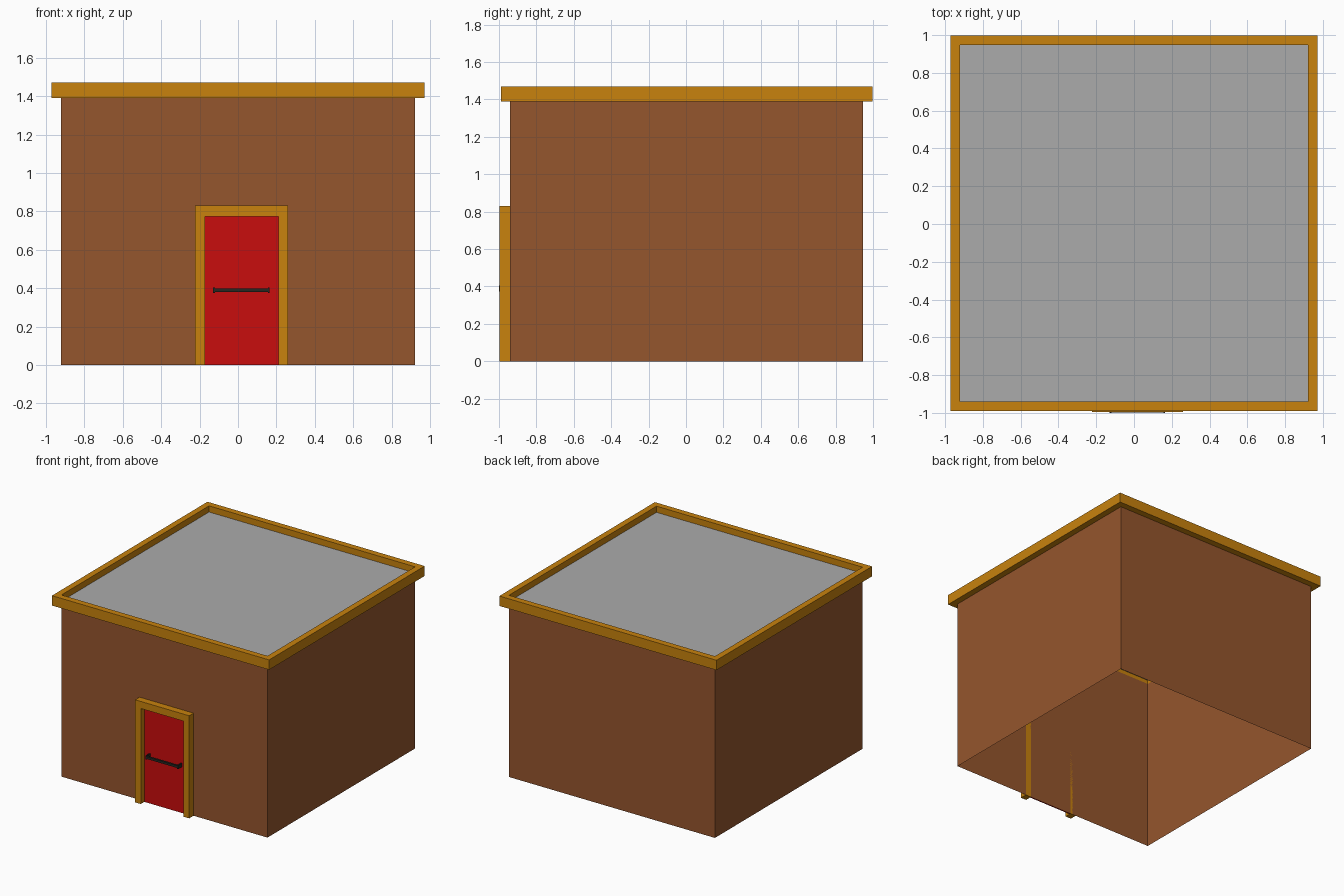
import bpy, bmesh

if "Cube" in bpy.data.objects:
    bpy.data.objects.remove(bpy.data.objects["Cube"])


def material(name, rgb):
    m = bpy.data.materials.new(name)
    m.diffuse_color = (*rgb, 1)
    m.use_nodes = True
    m.node_tree.nodes["Principled BSDF"].inputs["Base Color"].default_value = m.diffuse_color
    return m


brown = material("brown wall", (0.30, 0.092, 0.026))
orange = material("orange trim", (0.578, 0.223, 0.004))
red = material("red door", (0.584, 0.004, 0.004))
grey = material("grey roof", (0.407, 0.407, 0.407))
dark = material("dark metal", (0.02, 0.02, 0.015))


def finish(bm, name, mat):
    me = bpy.data.meshes.new(name)
    bm.to_mesh(me)
    bm.free()
    me.materials.append(mat)
    ob = bpy.data.objects.new(name, me)
    bpy.context.collection.objects.link(ob)
    return ob


def prism(name, pts, offset, mat):
    """Extrude a flat outline by an offset vector into a closed solid."""
    bm = bmesh.new()
    f = bm.faces.new([bm.verts.new(p) for p in pts])
    r = bmesh.ops.extrude_face_region(bm, geom=[f], use_keep_orig=True)
    vs = [v for v in r["geom"] if isinstance(v, bmesh.types.BMVert)]
    bmesh.ops.translate(bm, vec=offset, verts=vs)
    bmesh.ops.recalc_face_normals(bm, faces=bm.faces)
    return finish(bm, name, mat)


def box(name, x0, x1, y0, y1, z0, z1, mat):
    pts = [(x0, y0, z0), (x1, y0, z0), (x1, y1, z0), (x0, y1, z0)]
    return prism(name, pts, (0, 0, z1 - z0), mat)


def rect(x, y0, y1, z):
    return [(-x, y0, z), (x, y0, z), (x, y1, z), (-x, y1, z)]


def bands(name, rings, mat, closed=False):
    """Join successive four-cornered rings with quads."""
    bm = bmesh.new()
    vs = [[bm.verts.new(p) for p in r] for r in rings]
    pairs = list(zip(vs, vs[1:])) + ([(vs[-1], vs[0])] if closed else [])
    for a, b in pairs:
        for i in range(4):
            j = (i + 1) % 4
            bm.faces.new((a[i], a[j], b[j], b[i]))
    if closed:
        bmesh.ops.recalc_face_normals(bm, faces=bm.faces)
    return finish(bm, name, mat)


WX, WY0, WY1 = 0.922, -0.94, 0.947    # wall planes
TX, TY0, TY1 = 0.972, -0.99, 0.998    # outer trim
Z0, Z1 = 1.39, 1.47                   # trim height

# Walls: open shell with no floor
bands("walls", [rect(WX, WY0, WY1, 0), rect(WX, WY0, WY1, Z0)], brown)

# Roof trim: closed square ring
bands("roof_trim", [rect(TX, TY0, TY1, Z0), rect(TX, TY0, TY1, Z1),
                    rect(WX, WY0, WY1, Z1), rect(WX, WY0, WY1, Z0)],
      orange, closed=True)

# Sunken flat roof
bm = bmesh.new()
bm.faces.new([bm.verts.new(p) for p in rect(WX, WY0, WY1, 1.42)])
finish(bm, "roof", grey)

# Door frame: U-shaped outline
outline = [(-0.223, 0), (-0.223, 0.83), (0.26, 0.83), (0.26, 0),
           (0.21, 0), (0.21, 0.773), (-0.173, 0.773), (-0.173, 0)]
prism("door_frame", [(x, -0.996, z) for x, z in outline],
      (0, 0.056, 0), orange)

# Door panel
box("door", -0.173, 0.21, -0.95, -0.941, 0, 0.773, red)

# Push bar with end brackets
box("door_bar", -0.125, 0.16, -0.998, -0.982, 0.38, 0.398, dark)
for side, x in (("left", -0.125), ("right", 0.16)):
    box(side + "_bar_bracket", x - 0.005, x + 0.005, -1.0, -0.95,
        0.374, 0.404, dark)
